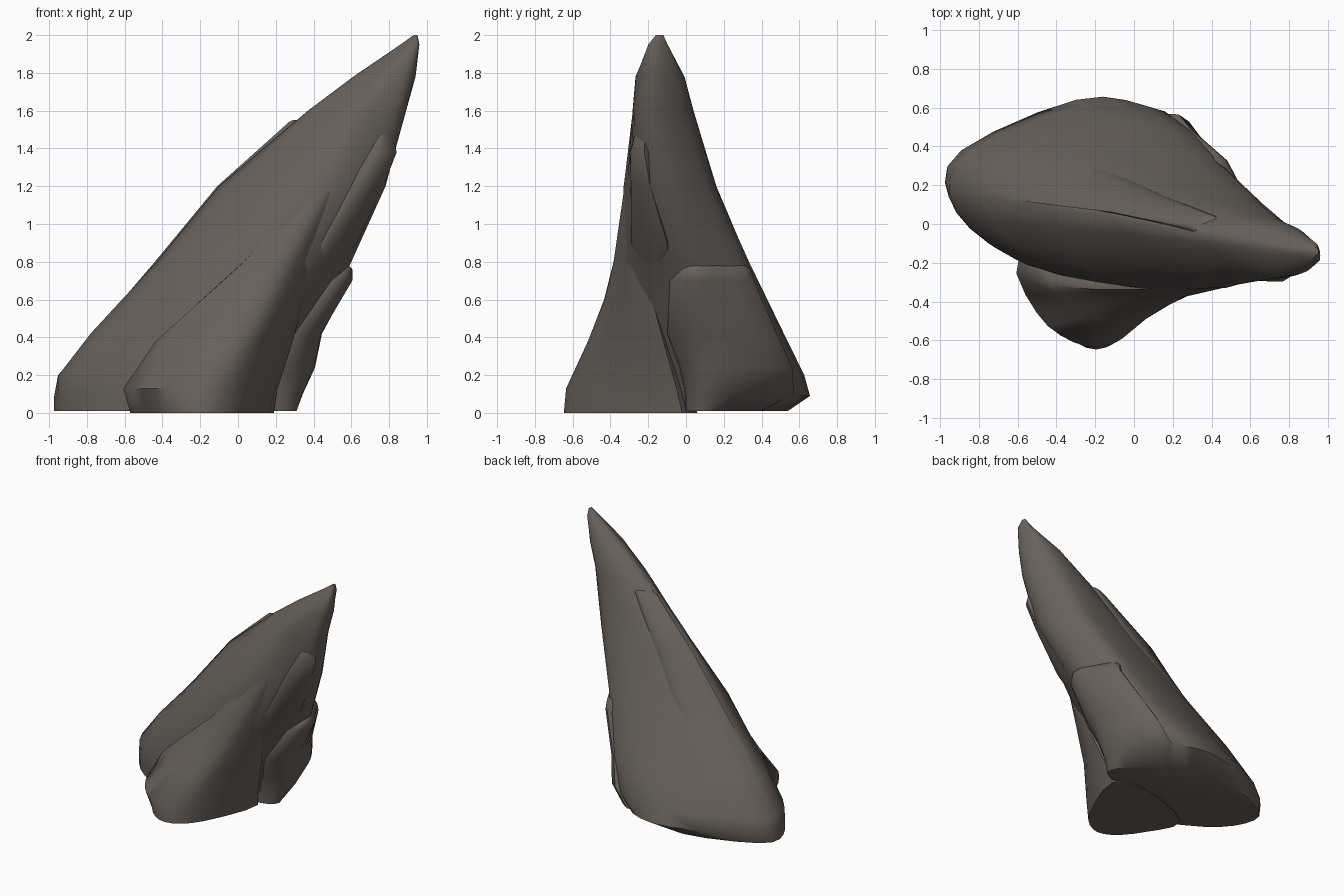
import bpy, bmesh, math
from mathutils import Vector

rock = bpy.data.materials.new("grey_brown_rock")
rock.diffuse_color = (0.14, 0.118, 0.102, 1)


def spline(a, b, c, d, t):
    return 0.5 * (2*b + (c - a)*t + (2*a - 5*b + 4*c - d)*t*t + (3*b - a - 3*c + d)*t**3)


def loft(name, levels, steps=3):
    """Skin closed cross-sections (z, flat xy list), rounding each outline."""
    bm = bmesh.new()
    rings = []
    for z, xy in levels:
        p = [Vector((xy[i], xy[i + 1], z)) for i in range(0, len(xy), 2)]
        n = len(p)
        rings.append([bm.verts.new(spline(p[i - 1], p[i], p[(i + 1) % n], p[(i + 2) % n], s / steps))
                      for i in range(n) for s in range(steps)])
    m = len(rings[0])
    for lo, hi in zip(rings, rings[1:]):
        for i in range(m):
            j = (i + 1) % m
            bm.faces.new((lo[i], lo[j], hi[j], hi[i]))
    bm.faces.new(rings[0])
    bm.faces.new(rings[-1])
    bmesh.ops.recalc_face_normals(bm, faces=bm.faces)
    me = bpy.data.meshes.new(name)
    bm.to_mesh(me)
    bm.free()
    ob = bpy.data.objects.new(name, me)
    bpy.context.collection.objects.link(ob)
    me.materials.append(rock)
    bpy.ops.object.select_all(action='DESELECT')
    ob.select_set(True)
    bpy.context.view_layer.objects.active = ob
    bpy.ops.object.shade_smooth_by_angle(angle=math.radians(50))
    return ob


# leaning main spike: outline order left, back, right, front
spike = [
    (0.01, [-.955, .14, -.9, .35, -.35, .54, -.06, .4, .1, .26,
            .22, .1, .15, -.02, 0, -.2, -.3, -.3, -.75, -.1]),
    (0.09, [-.955, .14, -.89, .38, -.3, .64, .05, .6, .22, .36,
            .27, .1, .17, -.02, 0, -.2, -.3, -.3, -.75, -.1]),
    (0.20, [-.95, .15, -.83, .38, -.26, .61, .16, .58, .3, .36,
            .31, .1, .2, -.05, .03, -.22, -.25, -.31, -.72, -.12]),
    (0.42, [-.78, .13, -.58, .37, -.1, .51, .29, .48, .39, .3,
            .4, .1, .3, -.1, .12, -.28, -.15, -.32, -.52, -.19]),
    (0.80, [-.43, .08, -.22, .26, .1, .32, .42, .32, .54, .17,
            .6, .03, .53, -.13, .36, -.31, .1, -.34, -.2, -.24]),
    (1.20, [-.1, .03, .1, .12, .35, .16, .6, .14, .72, .04,
            .78, -.1, .75, -.22, .6, -.29, .4, -.33, .15, -.21]),
]
spike += [
    (1.60, [.37, -.06, .46, .01, .6, .04, .75, .02, .85, -.07,
            .89, -.17, .86, -.25, .75, -.28, .6, -.27, .45, -.17]),
    (1.78, [.61, -.1, .66, -.04, .72, -.01, .84, -.02, .91, -.09,
            .94, -.16, .91, -.23, .84, -.26, .76, -.26, .66, -.18]),
    (1.95, [.86, -.14, .88, -.11, .91, -.1, .94, -.1, .955, -.13,
            .96, -.16, .955, -.19, .93, -.2, .91, -.19, .88, -.17]),
]
tip = [(.94 + .01 * math.cos(a) if k == 0 else -.14 + .02 * math.sin(a))
       for a in [math.pi - i * math.tau / 10 for i in range(10)] for k in (0, 1)]
spike.append((2.0, tip))
loft("main_spike", spike)

# front buttress merging into the spike
loft("front_buttress", [
    (0.00, [-.56, -.14, -.46, -.42, -.3, -.61, -.14, -.635, .03, -.47, .19, -.02, -.1, .05]),
    (0.13, [-.59, -.16, -.5, -.46, -.31, -.61, -.12, -.62, .06, -.46, .21, -.05, -.1, .0]),
    (0.38, [-.43, -.27, -.32, -.4, -.15, -.5, .02, -.51, .14, -.4, .29, -.12, 0, -.1]),
    (0.60, [-.19, -.31, -.1, -.37, .02, -.42, .14, -.43, .24, -.37, .35, -.18, .1, -.15]),
    (0.80, [.03, -.32, .09, -.35, .17, -.38, .24, -.38, .31, -.35, .39, -.25, .2, -.2]),
    (1.30, [.46, -.27, .48, -.3, .51, -.31, .54, -.31, .57, -.3, .6, -.26, .52, -.22]),
])

# overhanging block on the back right, its lower face undercut
loft("side_block", [
    (0.01, [.06, .03, .2, .0, .31, .08, .2, .25, -.02, .4, -.05, .2]),
    (0.10, [.08, .03, .23, -.0, .34, .1, .3, .33, .12, .57, .0, .25]),
    (0.24, [.14, .0, .29, -.02, .4, .1, .38, .34, .23, .565, .08, .3]),
    (0.42, [.22, -.06, .36, -.08, .44, .07, .42, .29, .3, .48, .15, .3]),
    (0.70, [.4, -.06, .54, -.07, .605, .05, .55, .19, .44, .36, .3, .2]),
    (0.76, [.44, -.02, .57, -.02, .605, .06, .55, .18, .44, .345, .3, .2]),
    (0.80, [.46, .02, .54, .01, .57, .06, .51, .18, .43, .29, .35, .2]),
])

# thin shell lying on the upper left slope, ending in a notch
loft("upper_slab", [
    (0.45, [-.74, .14, -.6, .3, -.4, .35, -.3, .2]),
    (0.80, [-.44, .1, -.25, .25, -.1, .27, -.1, .12]),
    (1.20, [-.11, .06, .03, .13, .2, .13, .2, .0]),
    (1.54, [.27, -.02, .33, .03, .42, .04, .45, -.08]),
    (1.55, [.29, -.02, .34, .02, .42, .03, .45, -.08]),
])

# thin rib down the front right edge, ending in a chipped top
loft("edge_rib", [
    (0.60, [.26, -.2, .31, -.18, .36, -.08, .3, -.06]),
    (0.90, [.42, -.28, .53, -.25, .63, -.1, .5, -.1]),
    (1.20, [.58, -.28, .69, -.28, .77, -.19, .65, -.15]),
    (1.38, [.69, -.27, .77, -.295, .84, -.22, .76, -.18]),
    (1.47, [.74, -.26, .77, -.27, .82, -.22, .78, -.2]),
])
